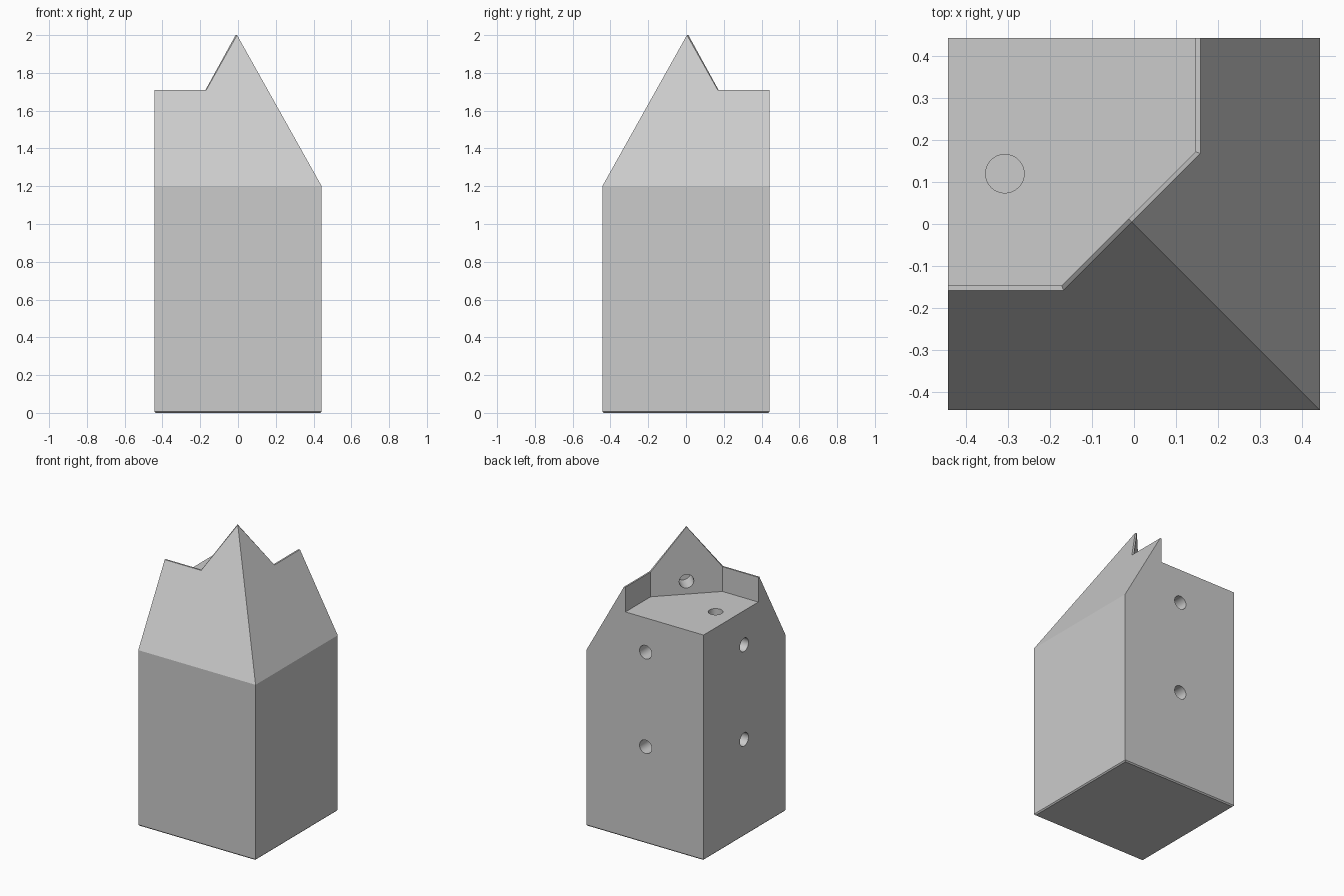
import bpy
import bmesh
from mathutils import Vector

cube = bpy.data.objects.get("Cube")
if cube:
    bpy.data.objects.remove(cube, do_unlink=True)

HALF, EAVES, FLOOR, TOP = 0.443, 1.2, 1.54, 2.0
CHAMFER, LIP = 0.008, 0.011
OFF = 0.005                    # peak offset from the centre
RIM = 0.158                    # outer edge of the notch wall
HOLE_RADIUS, HOLE_DEPTH = 0.046, 0.12

grey = bpy.data.materials.new("plain_grey")
grey.use_nodes = True
grey.diffuse_color = (0.6, 0.6, 0.6, 1)
grey.node_tree.nodes["Principled BSDF"].inputs["Base Color"].default_value = grey.diffuse_color


def make_object(name, bm):
    mesh = bpy.data.meshes.new(name)
    bm.to_mesh(mesh)
    bm.free()
    mesh.materials.append(grey)
    obj = bpy.data.objects.new(name, mesh)
    bpy.context.collection.objects.link(obj)
    return obj


def block_mesh():
    """One half of the post, repeated across the diagonal plane x = -y."""
    bm = bmesh.new()
    h, c = HALF, CHAMFER
    k = h - c
    rim_z = EAVES + (h - RIM) * (TOP - EAVES) / (h + OFF)
    # Outer and inner edges of the notch parapet
    peak = (-OFF, OFF, TOP)
    end, bend = (RIM, h, rim_z), (RIM, RIM + 2 * OFF, rim_z)
    shift = LIP * 0.707
    in_peak = (-OFF - shift, OFF + shift, TOP)
    ix = RIM - LIP
    in_end = (ix, h, rim_z)
    in_bend = (ix, ix + 2 * (OFF + shift), rim_z)

    def at(p, z):
        return (p[0], p[1], z)

    back, front, far = (h, h), (h, -h), (-h, h)
    faces = [
        # Roof slope, side wall and back wall
        [at(back, EAVES), at(front, EAVES), peak, bend, end],
        [at(front, c), at(back, c), at(back, EAVES), at(front, EAVES)],
        [at(back, c), at(back, EAVES), end, in_end, at(in_end, FLOOR), at(far, FLOOR), at(far, c)],
        # Parapet lip
        [end, bend, in_bend, in_end],
        [bend, peak, in_peak, in_bend],
        # Notch walls and floor
        [in_end, in_bend, at(in_bend, FLOOR), at(in_end, FLOOR)],
        [in_bend, in_peak, at(in_peak, FLOOR), at(in_bend, FLOOR)],
        [at(in_end, FLOOR), at(in_bend, FLOOR), at(in_peak, FLOOR), at(far, FLOOR)],
        # Bottom chamfer and underside
        [at(front, c), at(back, c), (k, k, 0), (k, -k, 0)],
        [at(back, c), at(far, c), (-k, k, 0), (k, k, 0)],
        [(k, -k, 0), (k, k, 0), (-k, k, 0)],
    ]
    for face in faces:
        bm.faces.new([bm.verts.new(p) for p in face])
        bm.faces.new([bm.verts.new((-p[1], -p[0], p[2])) for p in face])
    bmesh.ops.remove_doubles(bm, verts=bm.verts, dist=0.0005)
    bmesh.ops.dissolve_limit(bm, angle_limit=0.01, verts=bm.verts, edges=bm.edges)
    bmesh.ops.recalc_face_normals(bm, faces=bm.faces)
    return bm


def add_hole(bm, centre, normal):
    """A cylinder reaching HOLE_DEPTH under the surface and a little above it."""
    normal = Vector(normal).normalized()
    above = 0.04
    matrix = normal.to_track_quat('Z', 'Y').to_matrix().to_4x4()
    matrix.translation = Vector(centre) + normal * (above - HOLE_DEPTH) / 2
    bmesh.ops.create_cone(bm, cap_ends=True, segments=32, radius1=HOLE_RADIUS,
                          radius2=HOLE_RADIUS, depth=HOLE_DEPTH + above, matrix=matrix)


post = make_object("peaked_post", block_mesh())

# Round blind holes: two in each back wall, one in the floor, one in the parapet
cutter_bm = bmesh.new()
for z in (0.66, 1.306):
    add_hole(cutter_bm, (-OFF, HALF, z), (0, 1, 0))
    add_hole(cutter_bm, (-HALF, OFF, z), (-1, 0, 0))
add_hole(cutter_bm, (-0.308, 0.12, FLOOR), (0, 0, 1))
inner = OFF + LIP * 0.707
add_hole(cutter_bm, (-inner, inner, 1.628), (-1, 1, 0))
cutter = make_object("hole_cutter", cutter_bm)
cutter.hide_render = True

cut = post.modifiers.new("holes", 'BOOLEAN')
cut.operation = 'DIFFERENCE'
cut.solver = 'EXACT'
cut.object = cutter

bpy.ops.object.select_all(action='DESELECT')
post.select_set(True)
bpy.context.view_layer.objects.active = post
bpy.ops.object.modifier_apply(modifier=cut.name)
bpy.data.objects.remove(cutter, do_unlink=True)
bpy.ops.object.shade_smooth_by_angle(angle=0.5)
